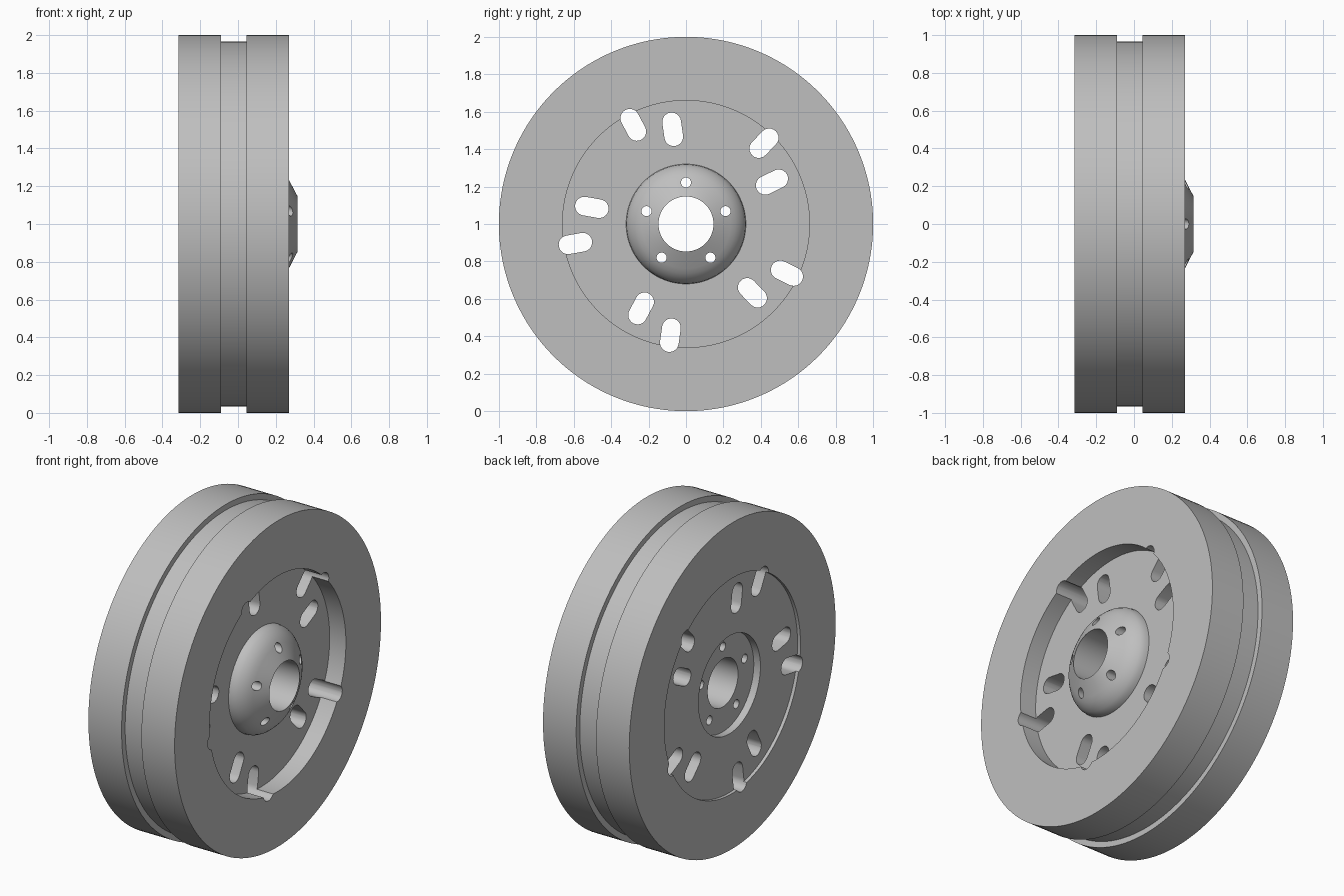
import bpy, bmesh
from math import pi, cos, sin, radians
from mathutils import Matrix, Vector

cube = bpy.data.objects.get("Cube")
if cube:
    bpy.data.objects.remove(cube, do_unlink=True)

SEGMENTS = 160
CENTRE = Vector((0, 0, 1))

steel = bpy.data.materials.new("grey_steel")
steel.use_nodes = True
colour = (0.52, 0.52, 0.52, 1)
steel.diffuse_color = colour
steel.node_tree.nodes["Principled BSDF"].inputs["Base Color"].default_value = colour


def make_object(name, bm):
    bmesh.ops.recalc_face_normals(bm, faces=bm.faces)
    mesh = bpy.data.meshes.new(name)
    bm.to_mesh(mesh)
    bm.free()
    mesh.materials.append(steel)
    obj = bpy.data.objects.new(name, mesh)
    obj.location = CENTRE
    bpy.context.collection.objects.link(obj)
    return obj


def lathe(name, profile):
    """Turn a closed (x, radius) profile around the x axis."""
    bm = bmesh.new()
    verts = [bm.verts.new((x, 0, r)) for x, r in profile]
    edges = [bm.edges.new((a, b)) for a, b in zip(verts, verts[1:] + verts[:1])]
    bmesh.ops.spin(bm, geom=verts + edges, cent=(0, 0, 0), axis=(1, 0, 0),
                   angle=2 * pi, steps=SEGMENTS, use_merge=True)
    bmesh.ops.remove_doubles(bm, verts=bm.verts, dist=1e-5)
    return make_object(name, bm)


def add_slot(bm, radius, degrees, length, width, steps=12):
    """Add a stadium-shaped prism along x, its long side pointing outward."""
    half = max(length - width, 0) / 2
    outline = []
    for side in (1, -1):
        for i in range(steps + (half > 0)):
            a = -pi / 2 + pi * i / steps
            outline.append((-0.5, side * (half + width / 2 * cos(a)) + radius,
                            side * width / 2 * sin(a)))
    turn = Matrix.Rotation(radians(degrees), 4, 'X')
    face = bm.faces.new([bm.verts.new(turn @ Vector(p)) for p in outline])
    moved = bmesh.ops.extrude_face_region(bm, geom=[face])["geom"]
    bmesh.ops.translate(bm, vec=(1, 0, 0),
                        verts=[v for v in moved if isinstance(v, bmesh.types.BMVert)])


# Wheel body: grooved rim, recessed web on both sides, domed hub and bore
wheel = lathe("wheel", [
    (-0.315, 1.0), (-0.09, 1.0), (-0.09, 0.965), (0.045, 0.965),
    (0.045, 1.0), (0.27, 1.0), (0.27, 0.66), (0.16, 0.66),
    (0.16, 0.32), (0.185, 0.317), (0.21, 0.305), (0.233, 0.286),
    (0.252, 0.265), (0.268, 0.238), (0.315, 0.147),
    (-0.25, 0.147), (-0.25, 0.30), (-0.295, 0.30), (-0.295, 0.66), (-0.315, 0.66),
])

# Five pairs of radial slots and five bolt holes
bm = bmesh.new()
for k in range(5):
    add_slot(bm, 0.60, 46 + 72 * k, 0.18, 0.10)
    add_slot(bm, 0.511, 26 + 72 * k, 0.18, 0.10)
    add_slot(bm, 0.222, 90 + 72 * k, 0.054, 0.054)
cutter = make_object("hole_cutter", bm)
cutter.hide_render = True

cut = wheel.modifiers.new("holes", 'BOOLEAN')
cut.operation = 'DIFFERENCE'
cut.solver = 'EXACT'
cut.object = cutter
bpy.ops.object.select_all(action='DESELECT')
wheel.select_set(True)
bpy.context.view_layer.objects.active = wheel
bpy.ops.object.modifier_apply(modifier=cut.name)
bpy.data.objects.remove(cutter, do_unlink=True)
bpy.ops.object.shade_smooth_by_angle(angle=radians(25))
